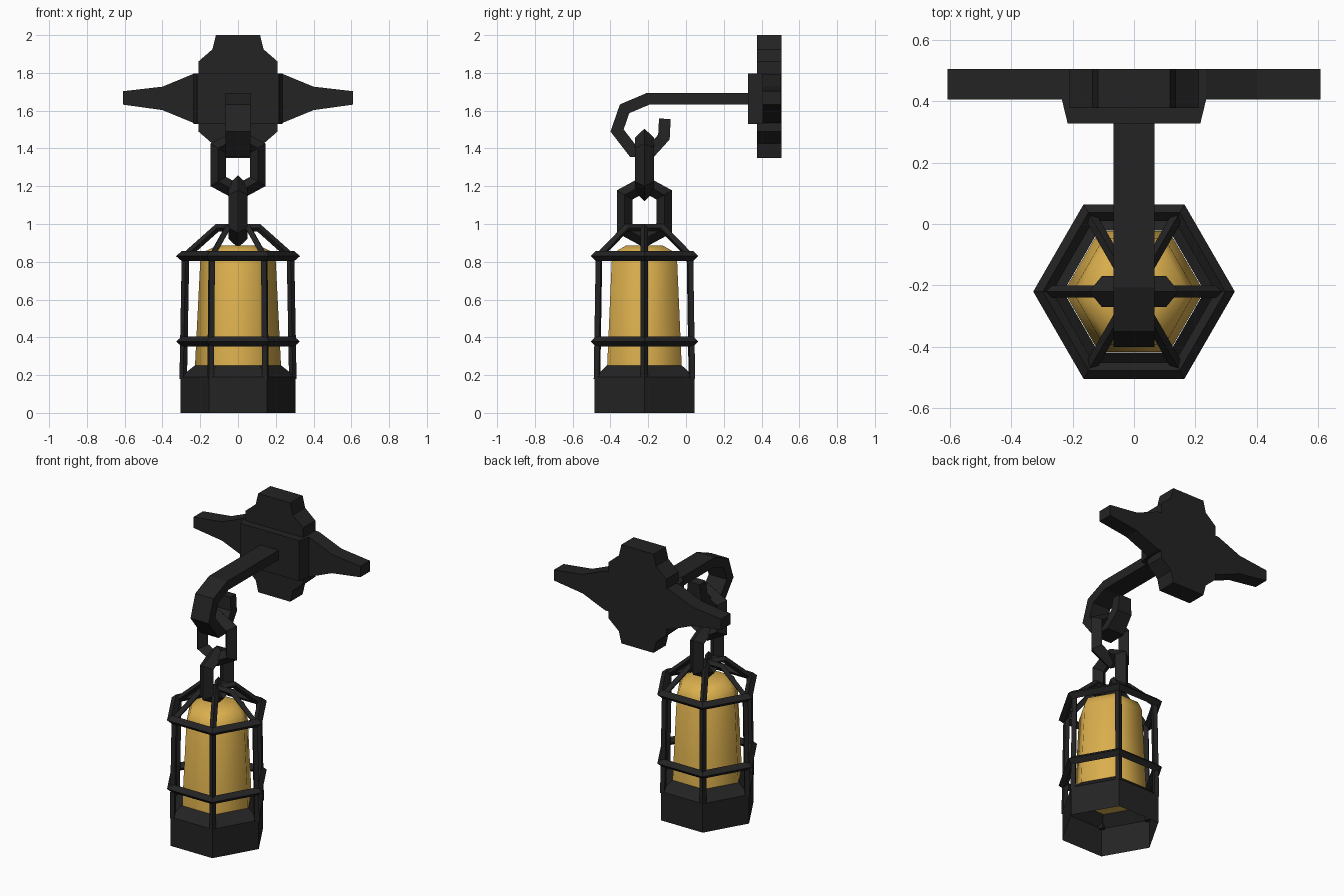
import bpy, bmesh, math
from mathutils import Vector

if "Cube" in bpy.data.objects:
    bpy.data.objects.remove(bpy.data.objects["Cube"])

LY = -0.22  # lantern axis in y
X, Y, Z = Vector((1, 0, 0)), Vector((0, 1, 0)), Vector((0, 0, 1))


def material(name, col):
    m = bpy.data.materials.new(name)
    m.diffuse_color = (*col, 1)
    m.use_nodes = True
    m.node_tree.nodes["Principled BSDF"].inputs["Base Color"].default_value = m.diffuse_color
    return m


iron = material("black_iron", (0.017, 0.017, 0.017))
amber = material("amber_glass", (0.71, 0.43, 0.075))


def finish(name, bm, mat, fix=True):
    if fix:
        bmesh.ops.recalc_face_normals(bm, faces=bm.faces)
    me = bpy.data.meshes.new(name)
    bm.to_mesh(me)
    bm.free()
    me.materials.append(mat)
    ob = bpy.data.objects.new(name, me)
    bpy.context.collection.objects.link(ob)
    return ob


def skin(bm, loops, closed=False, caps=True):
    """Bridge successive vertex loops with quads."""
    rings = [[bm.verts.new(p) for p in lp] for lp in loops]
    n, k = len(rings), len(rings[0])
    for i in range(n if closed else n - 1):
        a, b = rings[i], rings[(i + 1) % n]
        for j in range(k):
            bm.faces.new((a[j], a[(j + 1) % k], b[(j + 1) % k], b[j]))
    if caps and not closed:
        bm.faces.new(rings[0])
        bm.faces.new(rings[-1])


def sweep(name, pts, normal, profile, closed=False, widths=None):
    """Sweep a (in-plane, along-normal) profile on a planar path with mitred corners."""
    n, loops = len(pts), []
    for i, p in enumerate(pts):
        prev = pts[i - 1] if closed or i > 0 else None
        nxt = pts[(i + 1) % n] if closed or i < n - 1 else None
        s0 = normal.cross(p - prev).normalized() if prev else None
        s1 = normal.cross(nxt - p).normalized() if nxt else None
        s0, s1 = s0 or s1, s1 or s0
        m = (s0 + s1).normalized()
        m = m / m.dot(s0)
        w = widths[i] if widths else 1
        loops.append([p + m * u + normal * v * w for u, v in profile])
    bm = bmesh.new()
    skin(bm, loops, closed)
    return finish(name, bm, iron)


def diamond(u, v):
    return [(u, 0), (0, v), (-u, 0), (0, -v)]


def hexagon(r, z):
    return [Vector((r * math.cos(i * math.pi / 3), LY + r * math.sin(i * math.pi / 3), z))
            for i in range(6)]


def extrude_outline(name, outline, y0, y1, inset=1.0):
    """Extrude an xz outline from y0 (scaled in x by inset) to y1."""
    bm = bmesh.new()
    skin(bm, [[(x * inset, y0, z) for x, z in outline], [(x, y1, z) for x, z in outline]])
    return finish(name, bm, iron)


# lantern base: open hexagonal shell with a tapered shoulder
bm = bmesh.new()
skin(bm, [hexagon(0.305, 0), hexagon(0.305, 0.19), hexagon(0.23, 0.25)], caps=False)
finish("lantern_base", bm, iron)

# glass
bm = bmesh.new()
skin(bm, [hexagon(r, z) for r, z in
          ((0.228, 0.245), (0.2, 0.8), (0.175, 0.855), (0.11, 0.887))])
glass = finish("glass", bm, amber)
bpy.context.view_layer.objects.active = glass
glass.select_set(True)
bpy.ops.object.shade_smooth_by_angle(angle=math.radians(62))

# cage: three strips crossing over the top
half = [(-0.29, 0.18), (-0.278, 0.83), (-0.11, 0.98)]
strip = half + [(-r, z) for r, z in reversed(half)]
for i in range(3):
    a = i * math.pi / 3
    d = Vector((math.cos(a), math.sin(a), 0))
    sweep(f"cage_bar_{i}", [Y * LY + d * r + Z * z for r, z in strip],
          d.cross(Z), diamond(0.02, 0.02))

# cage rings
for name, z in (("lower_ring", 0.378), ("upper_ring", 0.83)):
    sweep(name, hexagon(0.297, z), Z, diamond(0.027, 0.027), closed=True)


# chain links: elongated hexagons at right angles
def link(name, zc, axis):
    shape = [(0, 0.145), (0.105, 0.088), (0.105, -0.088),
             (0, -0.145), (-0.105, -0.088), (-0.105, 0.088)]
    pts = [Y * LY + axis * u + Z * (zc + v) for u, v in shape]
    sweep(name, pts, axis.cross(Z), diamond(0.041, 0.05), closed=True)


link("lower_link", 1.066, Y)
link("upper_link", 1.313, X)

# hooked arm
path = [(0.35, 1.663), (-0.2, 1.663), (-0.325, 1.61), (-0.365, 1.495),
        (-0.28, 1.385), (-0.185, 1.385), (-0.117, 1.46), (-0.112, 1.557)]
sweep("hook_arm", [Y * y + Z * z for y, z in path], X,
      [(0.031, 0.066), (-0.031, 0.066), (-0.031, -0.066), (0.031, -0.066)],
      widths=[1, 1, 1, 1, 1, 0.95, 0.8, 0.65])

# wall plate: vertical body, side arms and raised centre block
quarter = [(0.21, 1.86), (0.135, 1.925), (0.117, 2.0)]
right = [(x, 3.35 - z) for x, z in reversed(quarter)] + quarter
extrude_outline("plate_body", right + [(-x, z) for x, z in reversed(right)], 0.377, 0.505)

side = [(0, 1.535), (0.235, 1.535), (0.4, 1.603), (0.608, 1.632),
        (0.608, 1.703), (0.4, 1.727), (0.235, 1.795), (0, 1.795)]
for name, s in (("left_plate_arm", -1), ("right_plate_arm", 1)):
    extrude_outline(name, [(s * x, z) for x, z in side], 0.405, 0.504)

extrude_outline("plate_centre", [(-0.235, 1.53), (0.235, 1.53), (0.235, 1.797), (-0.235, 1.797)],
                0.328, 0.406, inset=0.92)
